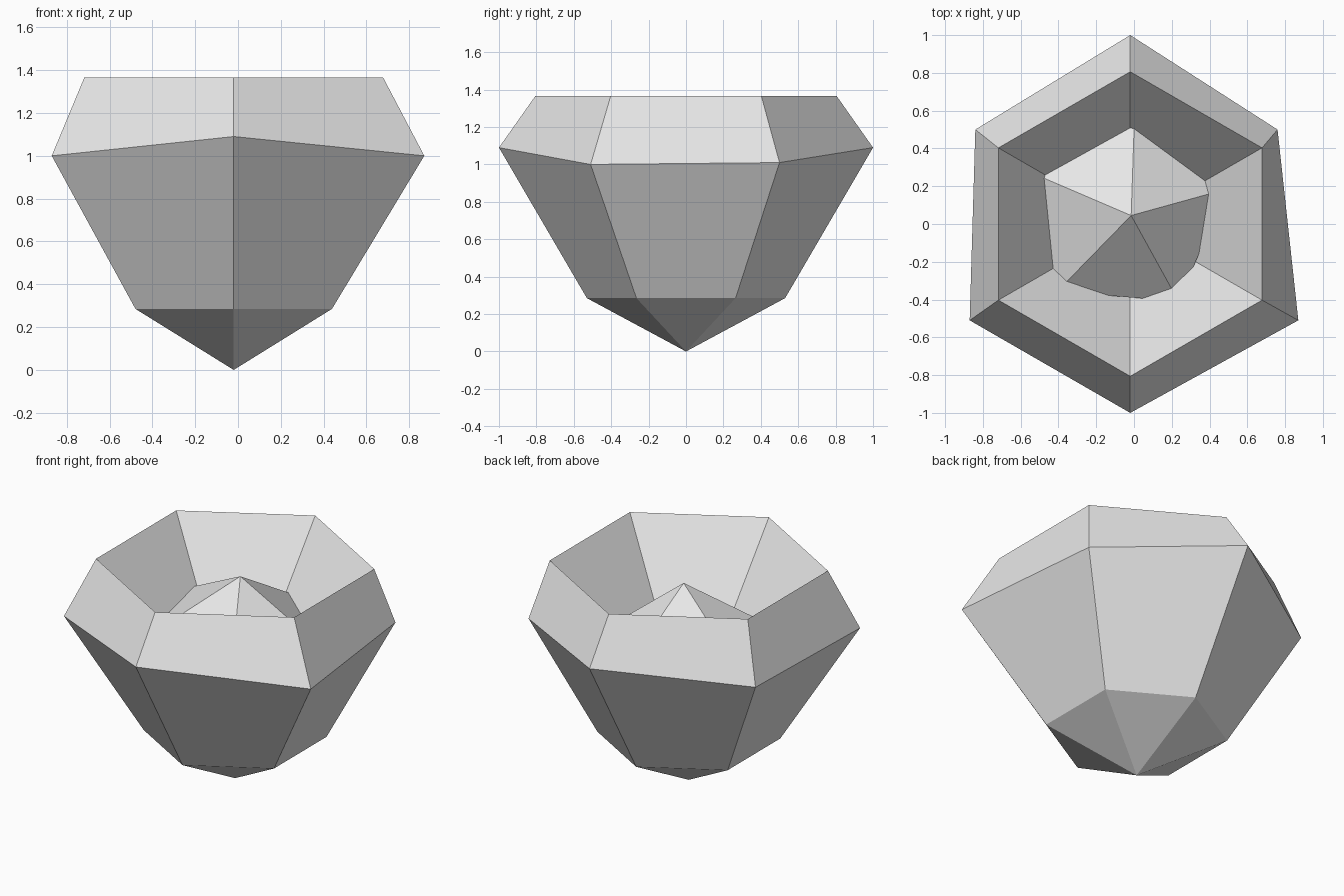
import bpy, bmesh
from math import cos, sin, radians
from mathutils import Vector

cube = bpy.data.objects.get("Cube")
if cube:
    bpy.data.objects.remove(cube, do_unlink=True)

AXIS_X = -0.02

# Single plain grey
grey = bpy.data.materials.new("light_grey")
grey.use_nodes = True
grey.diffuse_color = (0.8, 0.8, 0.8, 1)
grey.node_tree.nodes["Principled BSDF"].inputs["Base Color"].default_value = (0.8, 0.8, 0.8, 1)


def finish(bm, name):
    bmesh.ops.recalc_face_normals(bm, faces=bm.faces)
    mesh = bpy.data.meshes.new(name)
    bm.to_mesh(mesh)
    bm.free()
    mesh.materials.append(grey)
    obj = bpy.data.objects.new(name, mesh)
    bpy.context.collection.objects.link(obj)
    return obj


def hexagon(radius, z):
    angles = [radians(90 + 60 * i) for i in range(6)]
    return [(AXIS_X + radius * cos(a), radius * sin(a), z) for a in angles]


def bridge(bm, lower, upper):
    for i in range(len(lower)):
        j = (i + 1) % len(lower)
        bm.faces.new((lower[i], lower[j], upper[j], upper[i]))


# Hollow six-sided gem: pointed base, uneven girdle, rim, sloping inside walls
girdle = [(AXIS_X, 1, 1.09), (-0.84, 0.5, 1.0), (-0.87, -0.51, 1.0),
          (AXIS_X, -1, 1.09), (0.87, -0.51, 1.0), (0.76, 0.5, 1.01)]
outline = [hexagon(0.53, 0.285), girdle, hexagon(0.806, 1.365), hexagon(0.3, 0.72)]

bm = bmesh.new()
rings = [[bm.verts.new(p) for p in ring] for ring in outline]
tip = bm.verts.new((AXIS_X, 0, 0))
for i in range(6):
    bm.faces.new((tip, rings[0][(i + 1) % 6], rings[0][i]))
for lower, upper in zip(rings, rings[1:]):
    bridge(bm, lower, upper)
bm.faces.new(rings[-1])
finish(bm, "gem_bowl")

# Tilted five-sided pyramid resting against the inside walls
apex = Vector((-0.015, 0.045, 1.27))
base_centre = Vector((-0.045, 0.06, 0.915))
turn = Vector((0, 0, 1)).rotation_difference(apex - base_centre)
bm = bmesh.new()
base = []
for i in range(5):
    a = radians(85 + 72 * i)
    base.append(bm.verts.new(base_centre + turn @ Vector((0.55 * cos(a), 0.55 * sin(a), 0))))
top = bm.verts.new(apex)
for i in range(5):
    bm.faces.new((base[i], base[(i + 1) % 5], top))
bm.faces.new(base)
finish(bm, "inner_pyramid")
